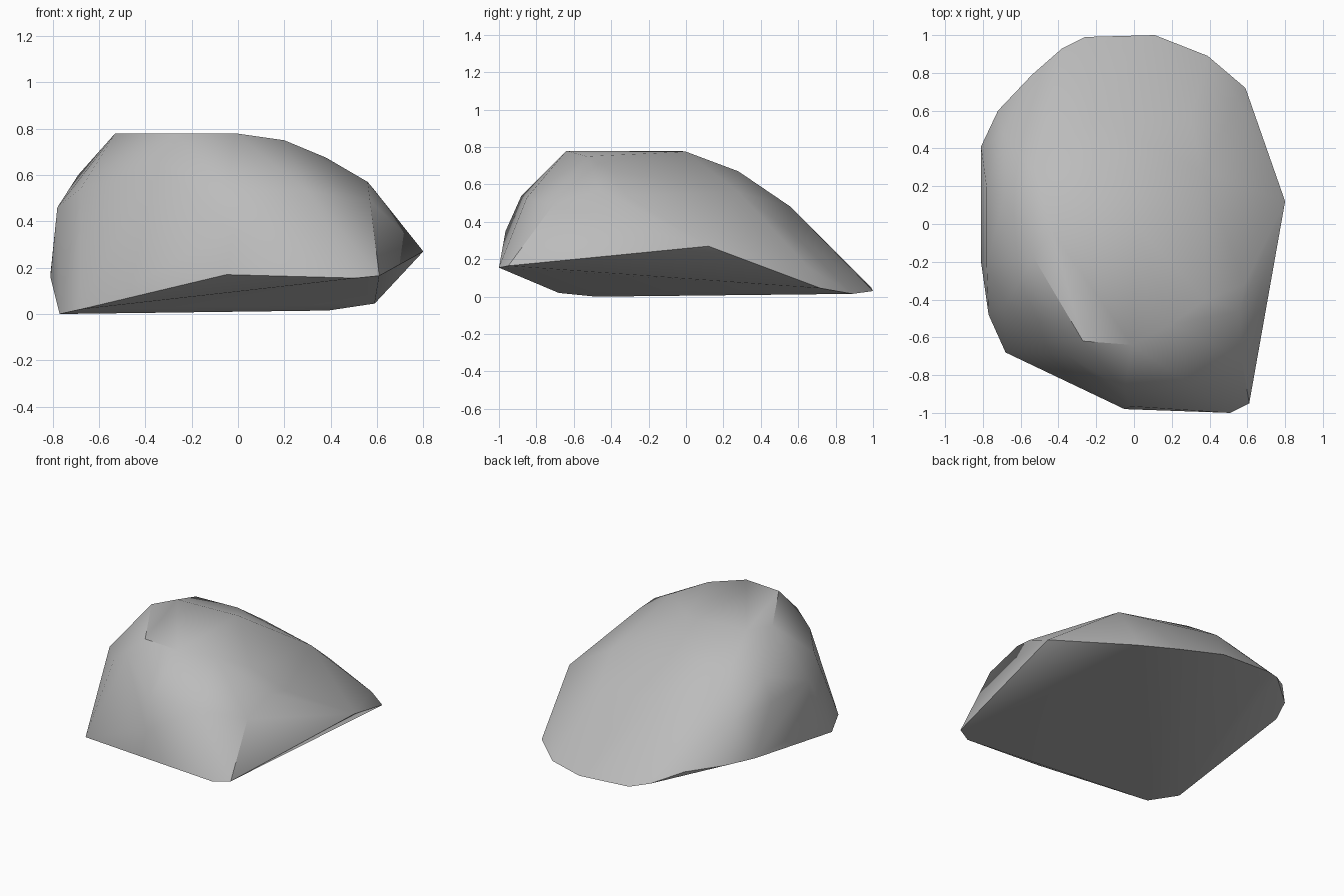
import bpy
import bmesh
import math

default_cube = bpy.data.objects.get("Cube")
if default_cube:
    bpy.data.objects.remove(default_cube, do_unlink=True)


def flat_material(name, colour):
    material = bpy.data.materials.new(name)
    material.use_nodes = True
    material.diffuse_color = colour
    shader = next(n for n in material.node_tree.nodes if n.type == "BSDF_PRINCIPLED")
    shader.inputs["Base Color"].default_value = colour
    shader.inputs["Roughness"].default_value = 0.9
    return material


def chiselled_stone(name, corner_groups, material, crease_angle):
    """Wrap a tight skin around the corner points and shade it smooth between creases."""
    bm = bmesh.new()
    for group in corner_groups:
        for corner in group:
            bm.verts.new(corner)
    hull = bmesh.ops.convex_hull(bm, input=bm.verts[:])
    # Drop corners swallowed by the skin
    loose = [v for v in bm.verts if not v.link_faces]
    bmesh.ops.delete(bm, geom=loose, context="VERTS")
    bmesh.ops.recalc_face_normals(bm, faces=bm.faces[:])
    mesh = bpy.data.meshes.new(name)
    bm.to_mesh(mesh)
    bm.free()
    mesh.materials.append(material)

    stone = bpy.data.objects.new(name, mesh)
    bpy.context.scene.collection.objects.link(stone)
    bpy.ops.object.select_all(action="DESELECT")
    stone.select_set(True)
    bpy.context.view_layer.objects.active = stone
    bpy.ops.object.shade_smooth_by_angle(angle=crease_angle)
    return stone


# Underside rim: grounded left corner, lifted front edge, low back edge
underside = [
    (-.77, -.48, 0), (-.68, -.68, .02), (-.05, -.98, .17), (.51, -1, .155),
    (.61, -.95, .165), (.59, .72, .045), (.39, .89, .015), (.11, 1, .03),
    (-.26, .99, .05), (-.38, .93, .08),
]

# Widest points of the two flanks
flanks = [
    (.8, .12, .27), (-.81, -.2, .16), (-.81, .41, .17), (-.72, .6, .17),
    (-.54, .79, .15),
]

# Left shoulder
left_shoulder = [
    (-.78, -.22, .46), (-.78, .19, .46), (-.68, -.42, .54), (-.69, .14, .6),
    (-.69, .48, .42), (-.53, .3, .65),
]

# Front face and the broken corner beside it
front_face = [
    (-.02, -.965, .35), (-.05, -.88, .54), (.3, -.85, .53), (-.36, -.69, .66),
    (-.5, -.63, .58), (.57, -.71, .49), (.56, -.46, .57), (.585, -.32, .54),
]

# Flat crown
crown = [
    (-.53, -.18, .78), (-.27, -.62, .78), (-.01, -.64, .78), (-.44, -.03, .78),
    (0, 0, .775), (.2, -.53, .75), (.38, -.4, .675),
]

# Long slope down to the back
back_slope = [
    (-.2, .28, .67), (-.2, .56, .48), (.36, .28, .56), (.3, .56, .35),
    (-.05, .94, .1), (.55, .66, .15),
]

stone_grey = flat_material("stone grey", (.5, .5, .5, 1))
chiselled_stone(
    "boulder",
    [underside, flanks, left_shoulder, front_face, crown, back_slope],
    stone_grey,
    math.radians(38),
)
